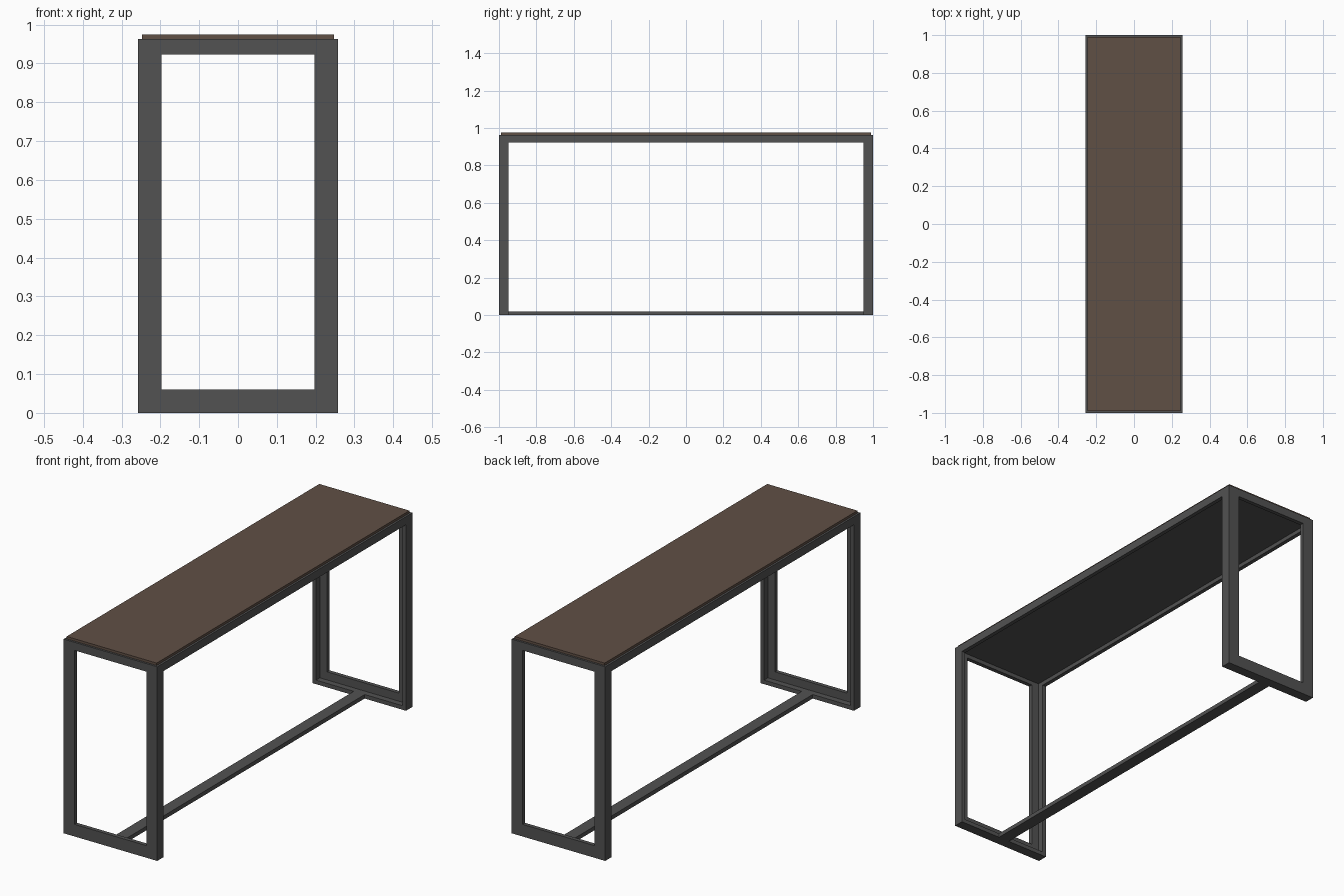
import bpy, bmesh
from mathutils import Matrix, Vector

if "Cube" in bpy.data.objects:
    bpy.data.objects.remove(bpy.data.objects["Cube"])

X, Y, H = 0.257, 1.0, 0.963      # frame half width, half length, height
T = 0.02                         # steel thickness
FACE, DEPTH, RAIL = 0.06, 0.05, 0.04   # leg face, leg depth, top rail height


def material(name, colour):
    m = bpy.data.materials.new(name)
    m.diffuse_color = (*colour, 1)
    m.use_nodes = True
    m.node_tree.nodes["Principled BSDF"].inputs["Base Color"].default_value = m.diffuse_color
    return m


steel = material("dark grey steel", (0.085, 0.085, 0.085))
wood = material("brown wood", (0.118, 0.079, 0.059))


def part(name, mat, *boxes):
    """One object made of boxes given as (x0, x1, y0, y1, z0, z1)."""
    bm = bmesh.new()
    for x0, x1, y0, y1, z0, z1 in boxes:
        centre = Vector((x0 + x1, y0 + y1, z0 + z1)) / 2
        size = (abs(x1 - x0), abs(y1 - y0), abs(z1 - z0), 1)
        bmesh.ops.create_cube(bm, size=1, matrix=Matrix.Translation(centre) @ Matrix.Diagonal(size))
    mesh = bpy.data.meshes.new(name)
    bm.to_mesh(mesh)
    bm.free()
    mesh.materials.append(mat)
    ob = bpy.data.objects.new(name, mesh)
    bpy.context.collection.objects.link(ob)
    return ob


for end, s in (("front", -1), ("back", 1)):
    outer, plate, inner = s * Y, s * (Y - T), s * (Y - DEPTH)
    # L-section legs: wide end plate plus a side flange
    for side, k in (("left", -1), ("right", 1)):
        part(f"{end}_{side}_leg", steel,
             (k * (X - FACE), k * X, outer, plate, 0, H),
             (k * (X - T), k * X, plate, inner, 0, H))
    # L-section foot rail
    part(f"{end}_foot_rail", steel,
         (-X + FACE, X - FACE, outer, plate, 0, FACE),
         (-X + T, X - T, plate, inner, 0, T))
    # top rail across the end
    part(f"{end}_top_rail", steel, (-X + FACE, X - FACE, outer, plate, H - RAIL, H))

# long top rails
for side, k in (("left", -1), ("right", 1)):
    part(f"{side}_long_rail", steel,
         (k * (X - T), k * X, -Y + DEPTH, Y - DEPTH, H - RAIL, H))

# sheet under the board, wooden top, floor stretcher
part("support_sheet", steel, (-X + T, X - T, -Y + T, Y - T, H - T, H))
part("table_top", wood, (-X + 0.01, X - 0.01, -Y + 0.01, Y - 0.01, H, H + 0.012))
part("floor_stretcher", steel, (-0.03, 0.03, -Y + DEPTH, Y - DEPTH, 0, T))
